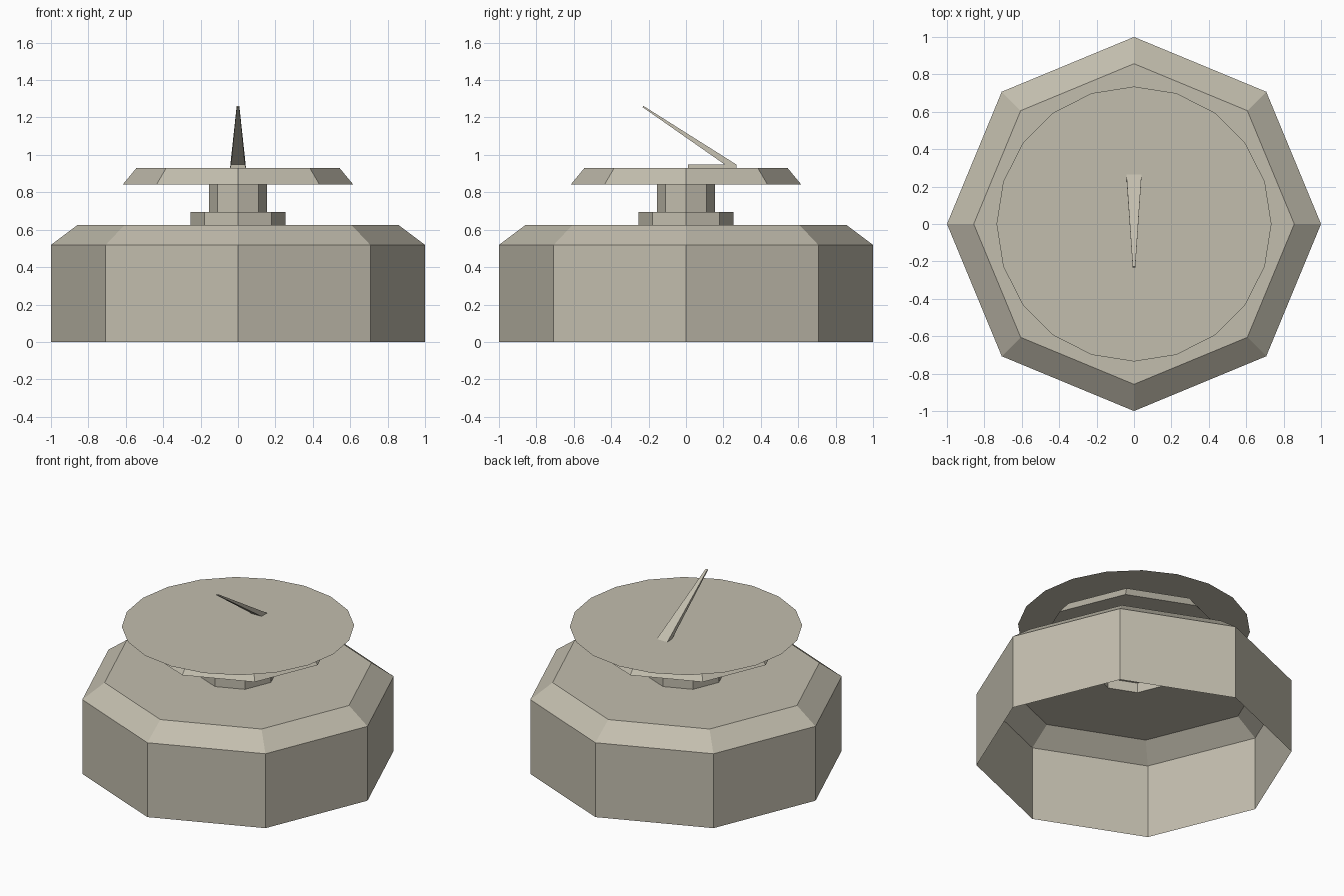
import bpy, bmesh
from math import cos, sin, tau

if "Cube" in bpy.data.objects:
    bpy.data.objects.remove(bpy.data.objects["Cube"])

# Weathered stone colour shared by all parts
stone = bpy.data.materials.new("stone")
stone.diffuse_color = (0.54, 0.51, 0.42, 1)
stone.use_nodes = True
stone.node_tree.nodes["Principled BSDF"].inputs["Base Color"].default_value = stone.diffuse_color


def add_object(name, bm, recalc=True):
    if recalc:
        bmesh.ops.recalc_face_normals(bm, faces=bm.faces[:])
    mesh = bpy.data.meshes.new(name)
    bm.to_mesh(mesh)
    bm.free()
    mesh.materials.append(stone)
    obj = bpy.data.objects.new(name, mesh)
    bpy.context.collection.objects.link(obj)
    return obj


def turned(name, profile, sides=8, cap_top=False):
    """Faceted shell from an (r, z) profile running bottom to top."""
    bm = bmesh.new()
    rings = [[bm.verts.new((r * cos(tau * i / sides), r * sin(tau * i / sides), z))
              for i in range(sides)] for r, z in profile]
    for a, b in zip(rings, rings[1:]):
        for i in range(sides):
            j = (i + 1) % sides
            bm.faces.new((a[i], a[j], b[j], b[i]))
    if cap_top:
        bm.faces.new(rings[-1])
    return add_object(name, bm, recalc=False)


# Octagonal pedestal, open underneath, with a chamfered shoulder
turned("pedestal", [(1, 0), (1, 0.519), (0.857, 0.626), (0.254, 0.626)])

# Stepped column, hollow and open to the pedestal
turned("column", [(0.254, 0.626), (0.254, 0.695), (0.154, 0.695), (0.154, 0.843)])

# Octagonal support under the dial
turned("dial_support", [(0.154, 0.843), (0.615, 0.843), (0.543, 0.93)], cap_top=True)

# Flat twenty-sided dial plate, a single sheet just above the gnomon's foot
turned("dial_plate", [(0.735, 0.951)], sides=20, cap_top=True)

# Gnomon: foot under the plate and slanted tapering blade, as (y, z, half width)
profile = [(0.01, 0.931, 0.042), (0.27, 0.931, 0.042), (0.27, 0.948, 0.041),
           (-0.228, 1.262, 0.007), (-0.232, 1.255, 0.007),
           (0.208, 0.948, 0.037), (0.01, 0.948, 0.037)]
bm = bmesh.new()
left, right = [[bm.verts.new((s * w, y, z)) for y, z, w in profile] for s in (-1, 1)]
bm.faces.new(left)
bm.faces.new(right[::-1])
for i in range(len(profile)):
    j = (i + 1) % len(profile)
    bm.faces.new((left[j], left[i], right[i], right[j]))
add_object("gnomon", bm)
